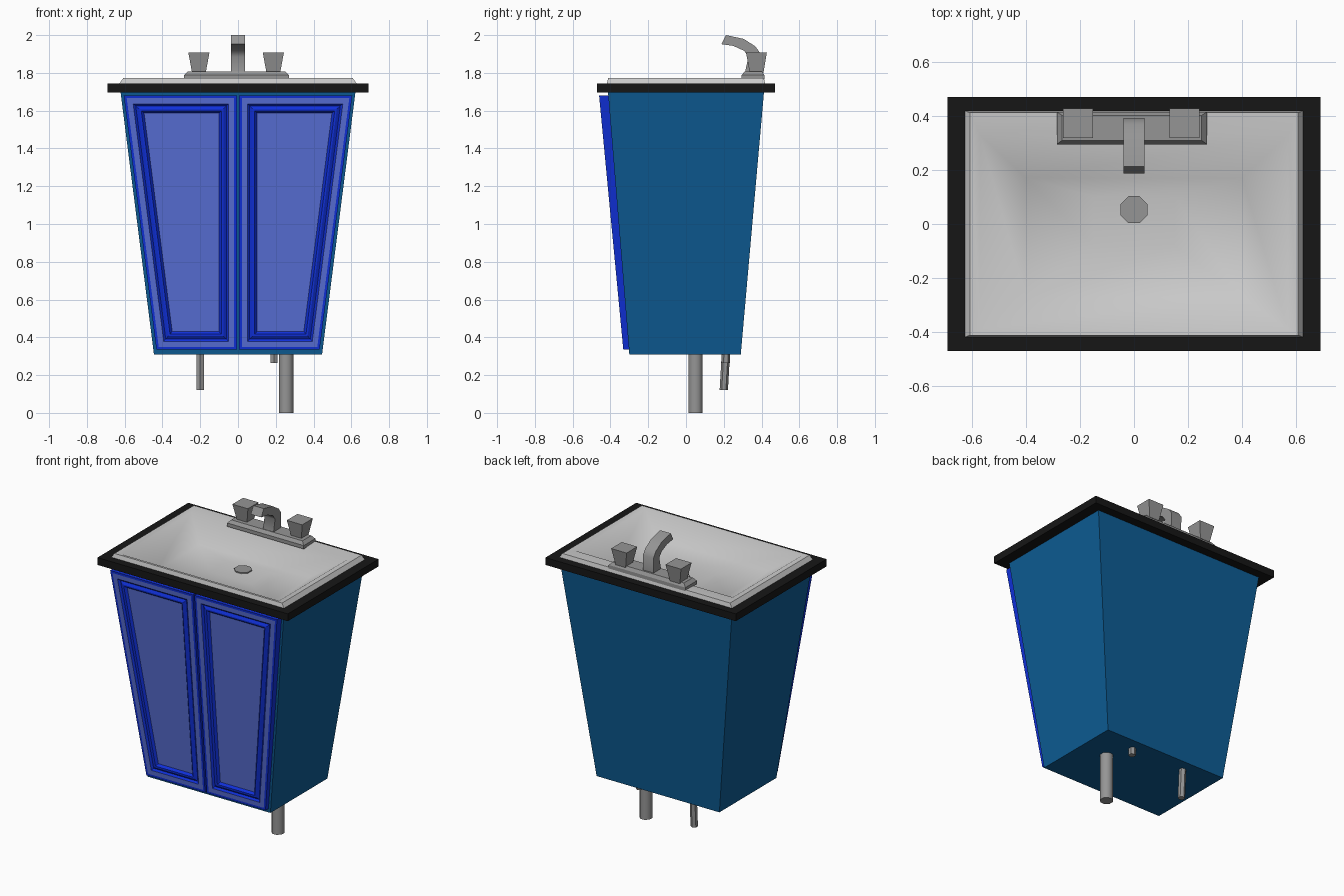
import bpy, bmesh
from math import radians, pi, cos, sin
from mathutils import Vector

if "Cube" in bpy.data.objects:
    bpy.data.objects.remove(bpy.data.objects["Cube"])


def material(name, r, g, b):
    m = bpy.data.materials.new(name)
    m.diffuse_color = (r, g, b, 1)
    m.use_nodes = True
    m.node_tree.nodes["Principled BSDF"].inputs["Base Color"].default_value = m.diffuse_color
    return m


TEAL = material("teal_paint", 0.004, 0.107, 0.296)
BLUE = material("blue_paint", 0.005, 0.03, 0.71)
PANEL = material("light_blue_paint", 0.10, 0.16, 0.68)
BLACK = material("black_stone", 0.008, 0.008, 0.008)
METAL = material("metal", 0.3, 0.3, 0.3)


def loft(rings, start=True, end=True, closed=False):
    """Skin a list of rings with quads; returns the bmesh and its end cap."""
    bm = bmesh.new()
    vs = [[bm.verts.new(p) for p in r] for r in rings]
    n = len(vs[0])
    pairs = list(zip(vs, vs[1:])) + ([(vs[-1], vs[0])] if closed else [])
    for a, b in pairs:
        for i in range(n):
            j = (i + 1) % n
            bm.faces.new((a[i], a[j], b[j], b[i]))
    if start:
        bm.faces.new(vs[0][::-1])
    cap = bm.faces.new(vs[-1]) if end else None
    bmesh.ops.recalc_face_normals(bm, faces=bm.faces)
    return bm, cap


def finish(name, bm, mats=(), smooth=None):
    me = bpy.data.meshes.new(name)
    if smooth:
        for f in bm.faces:
            f.smooth = True
    bm.to_mesh(me)
    bm.free()
    if smooth:
        me.set_sharp_from_angle(angle=radians(smooth))
    for m in mats:
        me.materials.append(m)
    ob = bpy.data.objects.new(name, me)
    bpy.context.collection.objects.link(ob)
    return ob


def rect(hx, y0, y1, z, cx=0):
    return [(cx - hx, y0, z), (cx + hx, y0, z), (cx + hx, y1, z), (cx - hx, y1, z)]


def tube(name, p, q, r, sides):
    rings = [[Vector(c) + Vector((r * cos(2 * pi * (i + .5) / sides),
                                  r * sin(2 * pi * (i + .5) / sides), 0))
              for i in range(sides)] for c in (p, q)]
    return finish(name, loft(rings)[0], [METAL], 50)


# Tapered cabinet, open under the basin
finish("cabinet", loft([rect(.445, -.30, .29, .31), rect(.622, -.413, .413, 1.70)],
                       end=False)[0], [TEAL])

# Countertop frame
finish("countertop", loft([rect(.69, -.47, .47, 1.697), rect(.69, -.47, .47, 1.745),
                           rect(.625, -.418, .418, 1.745), rect(.615, -.405, .405, 1.697)],
                          False, False, closed=True)[0], [BLACK])

# Basin: raised rim, sloping walls, shallow floor
bm, _ = loft([rect(.63, -.42, .42, 1.74), rect(.608, -.412, .412, 1.772),
              rect(.57, -.39, .33, 1.768), rect(.40, -.27, .17, 1.662),
              rect(.15, -.08, .10, 1.648)], start=False)
up = [f for f in bm.faces if f.normal.z < 0]
bmesh.ops.reverse_faces(bm, faces=up)
finish("basin", bm, smooth=50)
tube("drain", (0, .053, 1.635), (0, .053, 1.655), .054, 8)

# Pair of tapered doors with stepped moulding
def door(name, s):
    corners = [(.006, .335), (.432, .335), (.605, 1.68), (.006, 1.68)]
    def ring(low, high):
        return [(s * x, low + (high - low) * (z - .335) / 1.345, z) for x, z in corners]
    bm, front = loft([ring(-.30, -.41), ring(-.332, -.46)])
    steps = [(.014, 0, 0), (.030, 0, 1), (.012, -.010, 0),
             (.016, .010, 0), (.010, 0, 0), (.013, -.014, 0)]
    for width, depth, slot in steps:
        r = bmesh.ops.inset_region(bm, faces=[front], thickness=width, depth=depth,
                                   use_boundary=True, use_even_offset=True)
        for f in r["faces"]:
            f.material_index = slot
    front.material_index = 1
    finish(name, bm, [BLUE, PANEL])


door("left_door", -1)
door("right_door", 1)

# Tap base plate
TX = -.008
finish("tap_base", loft([rect(.278, .295, .415, 1.765, TX), rect(.278, .295, .415, 1.788, TX),
                         rect(.258, .31, .402, 1.808, TX)])[0], [METAL], 25)

# Flared square handles
for name, x in (("left_handle", -.207), ("right_handle", .187)):
    finish(name, loft([rect(.036, .337, .41, 1.80, x),
                       rect(.056, .318, .428, 1.908, x)])[0], [METAL])

# Curved square-section spout: outer and inner (y, z) along the bend
path = [((.39, 1.79), (.31, 1.79)), ((.392, 1.905), (.33, 1.885)),
        ((.368, 1.94), (.308, 1.917)), ((.305, 1.98), (.25, 1.943)),
        ((.212, 2.0), (.187, 1.952))]
rings = [[(-.038, *o), (.038, *o), (.038, *i), (-.038, *i)] for o, i in path]
finish("spout", loft(rings)[0], [METAL], 50)

# Pipes under the cabinet
tube("drain_pipe", (.255, .05, 0), (.255, .05, .33), .041, 8)
tube("left_supply_pipe", (-.20, .20, .12), (-.20, .212, .33), .022, 6)
tube("right_supply_pipe", (.19, .21, .265), (.19, .212, .33), .022, 6)
